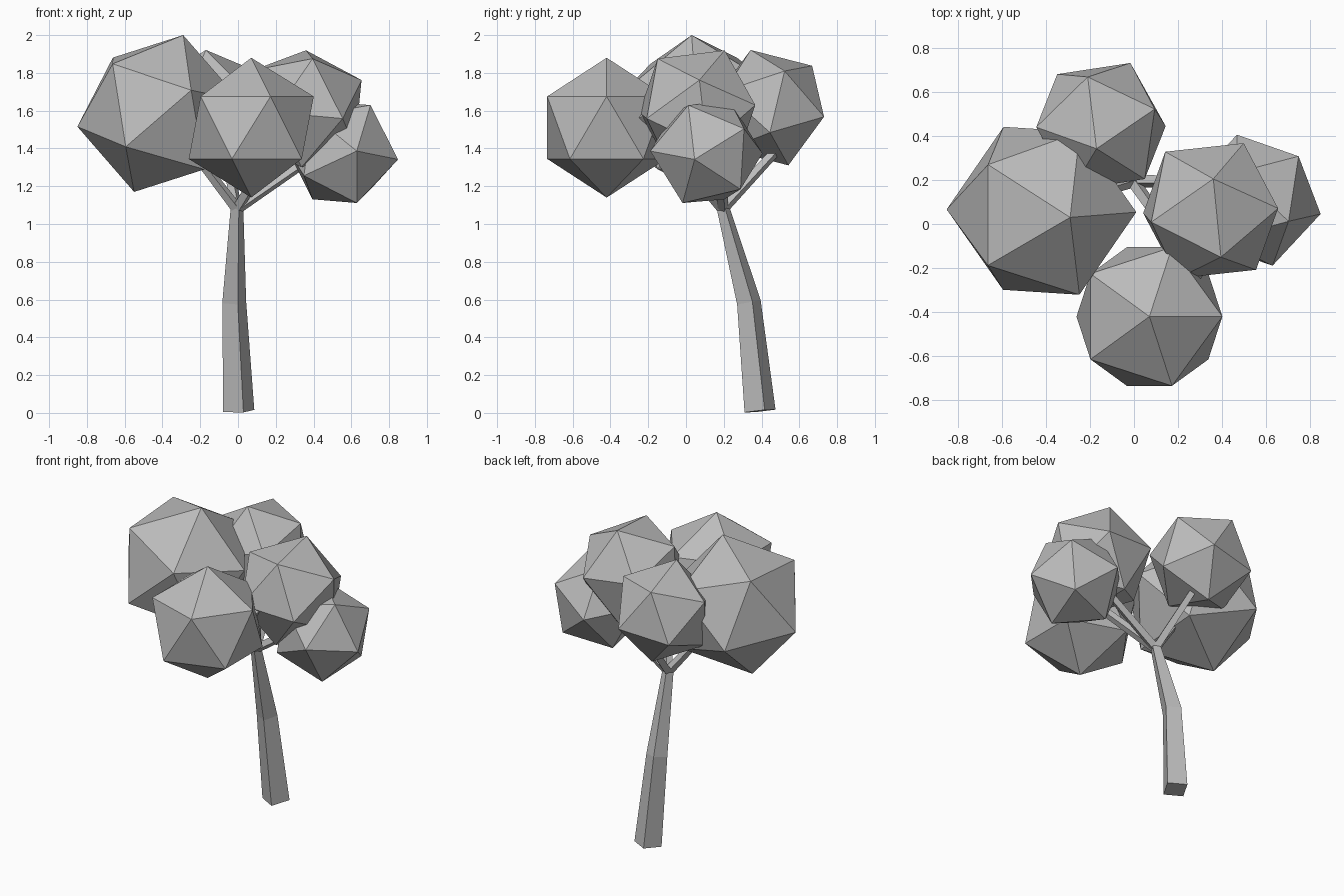
import bpy, bmesh, math
from mathutils import Vector, Matrix

if "Cube" in bpy.data.objects:
    bpy.data.objects.remove(bpy.data.objects["Cube"])

grey = bpy.data.materials.new("plain grey")
grey.diffuse_color = (0.5, 0.5, 0.5, 1)
grey.use_nodes = True
grey.node_tree.nodes["Principled BSDF"].inputs["Base Color"].default_value = grey.diffuse_color


def finish(name, bm):
    bmesh.ops.recalc_face_normals(bm, faces=bm.faces)
    mesh = bpy.data.meshes.new(name)
    bm.to_mesh(mesh)
    bm.free()
    mesh.materials.append(grey)
    obj = bpy.data.objects.new(name, mesh)
    bpy.context.collection.objects.link(obj)
    return obj


def leaf_ball(name, centre, radius, pole, side):
    """Icosahedron turned so one corner points along pole, a neighbour towards side."""
    z = Vector(pole).normalized()
    x = Vector(side)
    x = (x - z * x.dot(z)).normalized()
    y = z.cross(x)
    m = Matrix((x, y, z)).transposed().to_4x4()
    bm = bmesh.new()
    bmesh.ops.create_icosphere(bm, subdivisions=1, radius=radius,
                               matrix=Matrix.Translation(centre) @ m)
    finish(name, bm)


def limb(name, stations, turn=0.29):
    """Four-sided tapering limb through (x, y, z, half diagonal) stations."""
    pts = [Vector(s[:3]) for s in stations]
    bm = bmesh.new()
    rings = []
    for i, p in enumerate(pts):
        d = (pts[min(i + 1, len(pts) - 1)] - pts[max(i - 1, 0)]).normalized()
        rot = Vector((0, 0, 1)).rotation_difference(d)
        r = stations[i][3]
        ring = []
        for k in range(4):
            a = turn + k * math.pi / 2
            ring.append(bm.verts.new(p + rot @ Vector((r * math.cos(a), r * math.sin(a), 0))))
        rings.append(ring)
    for lo, hi in zip(rings, rings[1:]):
        for k in range(4):
            bm.faces.new((lo[k], lo[(k + 1) % 4], hi[(k + 1) % 4], hi[k]))
    bm.faces.new(rings[0][::-1])
    bm.faces.new(rings[-1])
    finish(name, bm)


# Foliage
leaf_ball("foliage_left", (-0.42, 0.06, 1.585), 0.436, (0.13, -0.03, 0.415), (-0.25, -0.25, 0.255))
leaf_ball("foliage_front", (0.07, -0.42, 1.51), 0.37, (0, 0, 1), (1, 0, 0))
leaf_ball("foliage_right_upper", (0.348, 0.06, 1.61), 0.342, (0.012, 0.145, 0.31), (0.307, 0.01, 0.15))
leaf_ball("foliage_right_lower", (0.548, 0.108, 1.38), 0.308, (0.157, -0.098, 0.255), (0.297, -0.063, -0.033))
leaf_ball("foliage_back", (-0.15, 0.442, 1.616), 0.322, (-0.02, -0.1, 0.305), (-0.06, 0.222, 0.225))

# Trunk, leaning slightly towards the front
limb("trunk", [(0.004, 0.392, 0.01, 0.086), (-0.02, 0.333, 0.585, 0.066),
               (-0.005, 0.192, 1.1, 0.034)])

# Branches fanning out from the top of the trunk
fork = (-0.005, 0.195, 1.08, 0.03)
for name, tip in (("branch_left", (-0.25, 0.12, 1.40, 0.024)),
                  ("branch_front", (0.30, -0.23, 1.58, 0.026)),
                  ("branch_right", (0.45, 0.19, 1.39, 0.024)),
                  ("branch_back", (-0.07, 0.48, 1.39, 0.026))):
    limb(name, [fork, tip])
